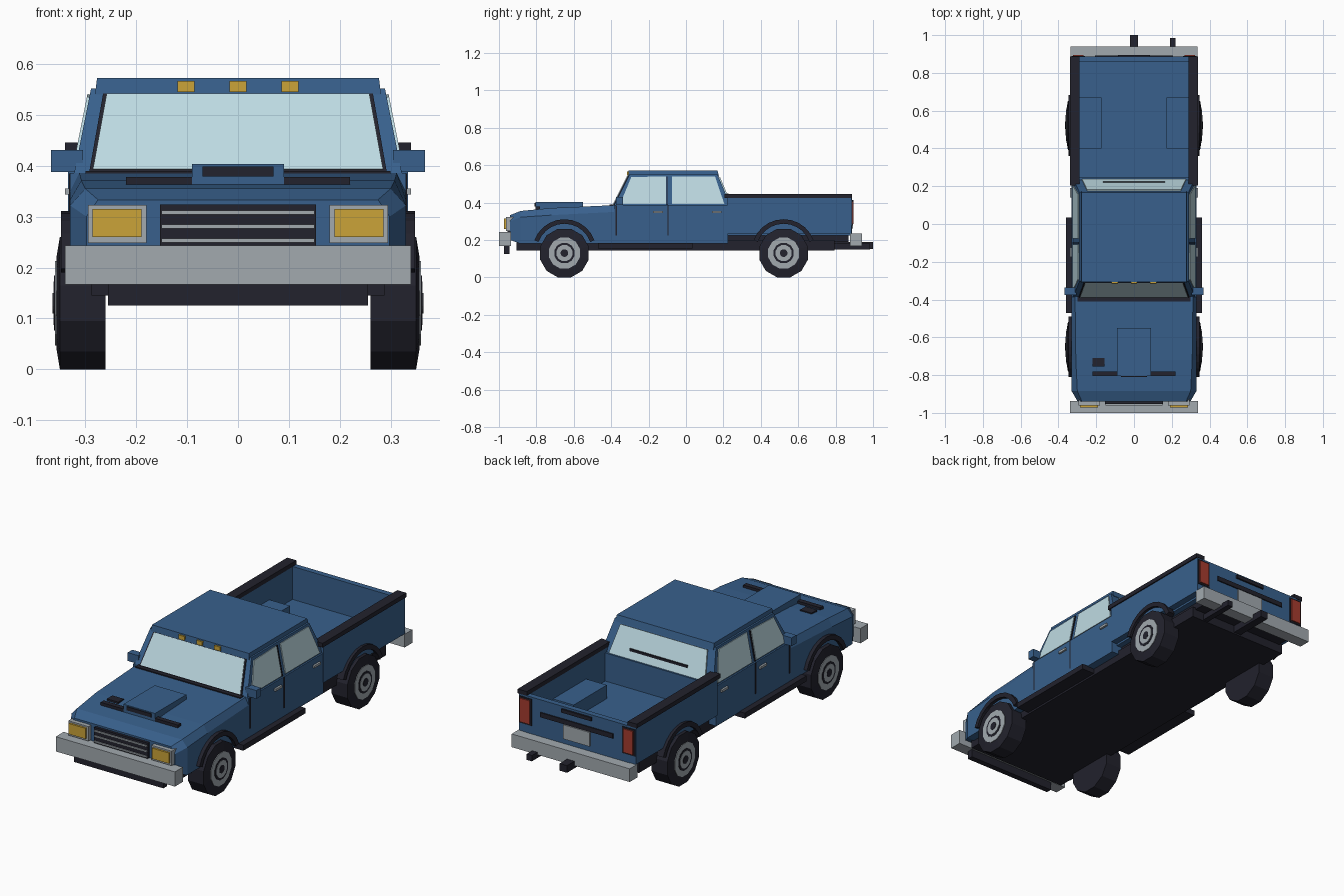
import bpy, bmesh, math
from mathutils import Vector

if "Cube" in bpy.data.objects:
    bpy.data.objects.remove(bpy.data.objects["Cube"])


def material(name, rgb):
    m = bpy.data.materials.new(name)
    m.diffuse_color = (*rgb, 1)
    m.use_nodes = True
    m.node_tree.nodes["Principled BSDF"].inputs["Base Color"].default_value = m.diffuse_color
    return m


BLUE = material("blue_paint", (0.040, 0.118, 0.265))
DARK = material("dark_trim", (0.016, 0.016, 0.026))
GREY = material("grey_metal", (0.36, 0.40, 0.43))
GLASS = material("pale_glass", (0.51, 0.70, 0.76))
GOLD = material("amber_lamp", (0.60, 0.37, 0.04))
RED = material("red_lamp", (0.38, 0.045, 0.028))


def mesh_object(name, verts, faces, mat):
    bm = bmesh.new()
    vs = [bm.verts.new(v) for v in verts]
    for f in faces:
        bm.faces.new([vs[i] for i in f])
    bmesh.ops.recalc_face_normals(bm, faces=bm.faces)
    me = bpy.data.meshes.new(name)
    bm.to_mesh(me)
    bm.free()
    me.materials.append(mat)
    ob = bpy.data.objects.new(name, me)
    bpy.context.collection.objects.link(ob)
    return ob


def loft(name, rings, mat, closed=False):
    """Skin equal-sized rings; cap the ends unless the rings form a loop."""
    n, k = len(rings[0]), len(rings)
    verts = [p for r in rings for p in r]
    faces = []
    for i in range(k if closed else k - 1):
        a, b = i * n, (i + 1) % k * n
        faces += [(a + j, a + (j + 1) % n, b + (j + 1) % n, b + j) for j in range(n)]
    if not closed:
        faces += [tuple(range(n)), tuple(range((k - 1) * n, k * n))]
    return mesh_object(name, verts, faces, mat)


def box(name, x, y, z, mat):
    rings = [[(x[0], y[0], h), (x[1], y[0], h), (x[1], y[1], h), (x[0], y[1], h)] for h in z]
    return loft(name, rings, mat)


def pair(name, x, y, z, mat):
    for s, side in ((1, "right"), (-1, "left")):
        box(f"{name}_{side}", sorted((s * x[0], s * x[1])), y, z, mat)


def plate(name, pts, mat, t=0.004):
    """Thin plate centred on a flat outline."""
    p = [Vector(v) for v in pts]
    n = (p[1] - p[0]).cross(p[2] - p[0]).normalized() * t
    loft(name, [[v - n for v in p], [v + n for v in p]], mat)


# Front body with hood: (y, half width, bottom, shoulder, top half width, top)
sections = [(-0.94, 0.298, 0.20, 0.300, 0.275, 0.333),
            (-0.885, 0.33, 0.18, 0.322, 0.300, 0.355),
            (-0.72, 0.33, 0.18, 0.333, 0.308, 0.371),
            (-0.385, 0.33, 0.18, 0.350, 0.312, 0.386)]
loft("hood_and_fenders", [[(-w, y, b), (w, y, b), (w, y, s), (tw, y, t), (-tw, y, t), (-w, y, s)]
                          for y, w, b, s, tw, t in sections], BLUE)
box("hood_scoop", (-0.09, 0.09), (-0.805, -0.55), (0.36, 0.403), BLUE)
box("scoop_mouth", (-0.07, 0.07), (-0.81, -0.80), (0.379, 0.398), DARK)
box("hood_strip", (-0.22, 0.22), (-0.805, -0.78), (0.355, 0.378), DARK)
box("hood_vent", (-0.22, -0.155), (-0.755, -0.71), (0.36, 0.377), DARK)
box("cowl", (-0.30, 0.30), (-0.41, -0.375), (0.37, 0.390), DARK)

# Cab: lower box, tapered greenhouse, roof slab
box("cab_lower", (-0.33, 0.33), (-0.386, 0.225), (0.18, 0.386), BLUE)


def half_width(z):
    return 0.322 - (z - 0.385) * 0.2


def front_y(z):
    return -0.385 + (z - 0.385) * 0.5


def rear_y(z):
    return 0.238 - (z - 0.385) * 0.42


loft("greenhouse", [[(-half_width(z), front_y(z), z), (half_width(z), front_y(z), z),
                     (half_width(z), rear_y(z), z), (-half_width(z), rear_y(z), z)]
                    for z in (0.385, 0.552)], BLUE)
loft("roof", [[(-w, a, z), (w, a, z), (w, b, z), (-w, b, z)]
              for w, a, b, z in ((0.281, -0.310, 0.176, 0.54), (0.277, -0.306, 0.168, 0.572))], BLUE)

# Windows
for name, fy, d, grow, mat, lo, hi in (
        ("windscreen_seal", front_y, -0.001, 0.007, DARK, 0.388, 0.54),
        ("windscreen", front_y, -0.004, 0.0, GLASS, 0.392, 0.54),
        ("rear_window", rear_y, 0.003, -0.01, GLASS, 0.400, 0.535)):
    plate(name, [(-0.285 - grow, fy(lo) + d, lo), (0.285 + grow, fy(lo) + d, lo),
                 (0.258 + grow, fy(hi) + d, hi), (-0.258 - grow, fy(hi) + d, hi)], mat)
box("rear_window_bar", (-0.165, 0.165), (0.20, 0.226), (0.436, 0.448), DARK)
for s, side in ((1, "right"), (-1, "left")):
    for name, outline in (
            ("front", ((-0.352, 0.392), (-0.108, 0.392), (-0.108, 0.54), (-0.293, 0.535))),
            ("rear", ((-0.076, 0.392), (0.205, 0.392), (0.155, 0.54), (-0.076, 0.54)))):
        plate(f"{name}_side_window_{side}",
              [(s * (half_width(z) + 0.001), y, z) for y, z in outline], GLASS)
    plate(f"window_divider_{side}", [(s * (half_width(z) + 0.001), y, z) for y, z in
          ((-0.104, 0.388), (-0.098, 0.388), (-0.098, 0.54), (-0.104, 0.54))], DARK)

# Door seams, handles, mirrors, running boards
for i, y in enumerate((-0.373, -0.096)):
    pair(f"door_seam_{i}", (0.325, 0.332), (y - 0.003, y + 0.003), (0.225, 0.385), DARK)
for i, y in enumerate((-0.15, 0.165)):
    pair(f"door_handle_{i}", (0.325, 0.340), (y - 0.026, y + 0.026), (0.343, 0.355), GREY)
pair("mirror", (0.305, 0.367), (-0.375, -0.337), (0.388, 0.431), BLUE)
pair("running_board", (0.28, 0.36), (-0.47, 0.035), (0.155, 0.183), DARK)

# Cargo bed
pair("bed_wall", (0.29, 0.334), (0.222, 0.885), (0.235, 0.43), BLUE)
box("bed_floor", (-0.30, 0.30), (0.222, 0.88), (0.225, 0.255), BLUE)
box("bed_front_wall", (-0.30, 0.30), (0.222, 0.245), (0.235, 0.40), BLUE)
box("tailgate", (-0.30, 0.30), (0.858, 0.887), (0.235, 0.425), BLUE)
pair("bed_rail", (0.288, 0.340), (0.205, 0.887), (0.424, 0.446), DARK)
pair("wheel_well", (0.172, 0.30), (0.40, 0.67), (0.25, 0.325), BLUE)

# Tail details
box("tailgate_band", (-0.207, 0.207), (0.88, 0.893), (0.338, 0.362), DARK)
box("tailgate_handle", (-0.085, 0.085), (0.88, 0.896), (0.396, 0.414), DARK)
box("rear_plate", (-0.075, 0.075), (0.88, 0.894), (0.262, 0.335), GREY)
pair("tail_lamp_surround", (0.259, 0.331), (0.88, 0.890), (0.277, 0.415), DARK)
pair("tail_lamp", (0.267, 0.323), (0.88, 0.896), (0.285, 0.407), RED)
box("rear_bumper", (-0.337, 0.337), (0.878, 0.94), (0.167, 0.235), GREY)
box("tow_hitch", (-0.021, 0.021), (0.78, 1.0), (0.153, 0.190), DARK)
box("exhaust_pipe", (0.19, 0.22), (0.78, 0.985), (0.150, 0.180), DARK)

# Front details
box("front_bumper", (-0.34, 0.34), (-1.0, -0.936), (0.167, 0.243), GREY)
box("air_dam", (-0.255, 0.255), (-0.973, -0.943), (0.125, 0.17), DARK)
box("grille", (-0.153, 0.153), (-0.954, -0.93), (0.24, 0.324), DARK)
for i, z in enumerate((0.253, 0.281, 0.308)):
    box(f"grille_bar_{i}", (-0.15, 0.15), (-0.960, -0.95), (z - 0.004, z + 0.004), GREY)
pair("headlight_bezel", (0.18, 0.295), (-0.962, -0.90), (0.248, 0.323), GREY)
pair("headlight", (0.19, 0.286), (-0.972, -0.95), (0.260, 0.315), GOLD)
for i in (-1, 0, 1):
    box(f"roof_lamp_{i + 1}", (0.102 * i - 0.017, 0.102 * i + 0.017), (-0.316, -0.29),
        (0.545, 0.566), GOLD)

# Chassis
box("chassis", (-0.288, 0.288), (-0.905, 0.795), (0.145, 0.20), DARK)
box("bed_mount", (-0.27, 0.27), (0.22, 0.87), (0.19, 0.236), DARK)


def lathe(name, cx, cy, cz, s, profile, mat, n=12):
    rings = []
    for x, r in profile:
        r /= math.cos(math.pi / n)
        rings.append([(cx + s * x, cy + r * math.sin(2 * math.pi * (j + 0.5) / n),
                       cz + r * math.cos(2 * math.pi * (j + 0.5) / n)) for j in range(n)])
    loft(name, rings, mat)


# Wheels and dark arch flares
for s, side in ((1, "right"), (-1, "left")):
    for cy, end in ((-0.65, "front"), (0.522, "rear")):
        tag = f"{end}_{side}"
        lathe("tyre_" + tag, 0, cy, 0.13, s, ((0.26, 0.13), (0.350, 0.13), (0.357, 0.088)), DARK)
        for part, x, r, mat in (("rim", 0.360, 0.083, GREY), ("rim_ring", 0.3615, 0.054, DARK),
                                ("hub", 0.363, 0.043, GREY), ("hub_cap", 0.3645, 0.020, DARK)):
            lathe(f"{part}_{tag}", 0, cy, 0.13, s, ((0.34, r), (x, r)), mat)
        arc = []
        for j in range(11):
            a = math.radians(20 + 14 * j)
            arc.append([(s * x, cy + r * math.cos(a), 0.14 + r * math.sin(a))
                        for x, r in ((0.31, 0.147), (0.348, 0.147), (0.348, 0.171), (0.31, 0.171))])
        loft("arch_flare_" + tag, arc, DARK)
